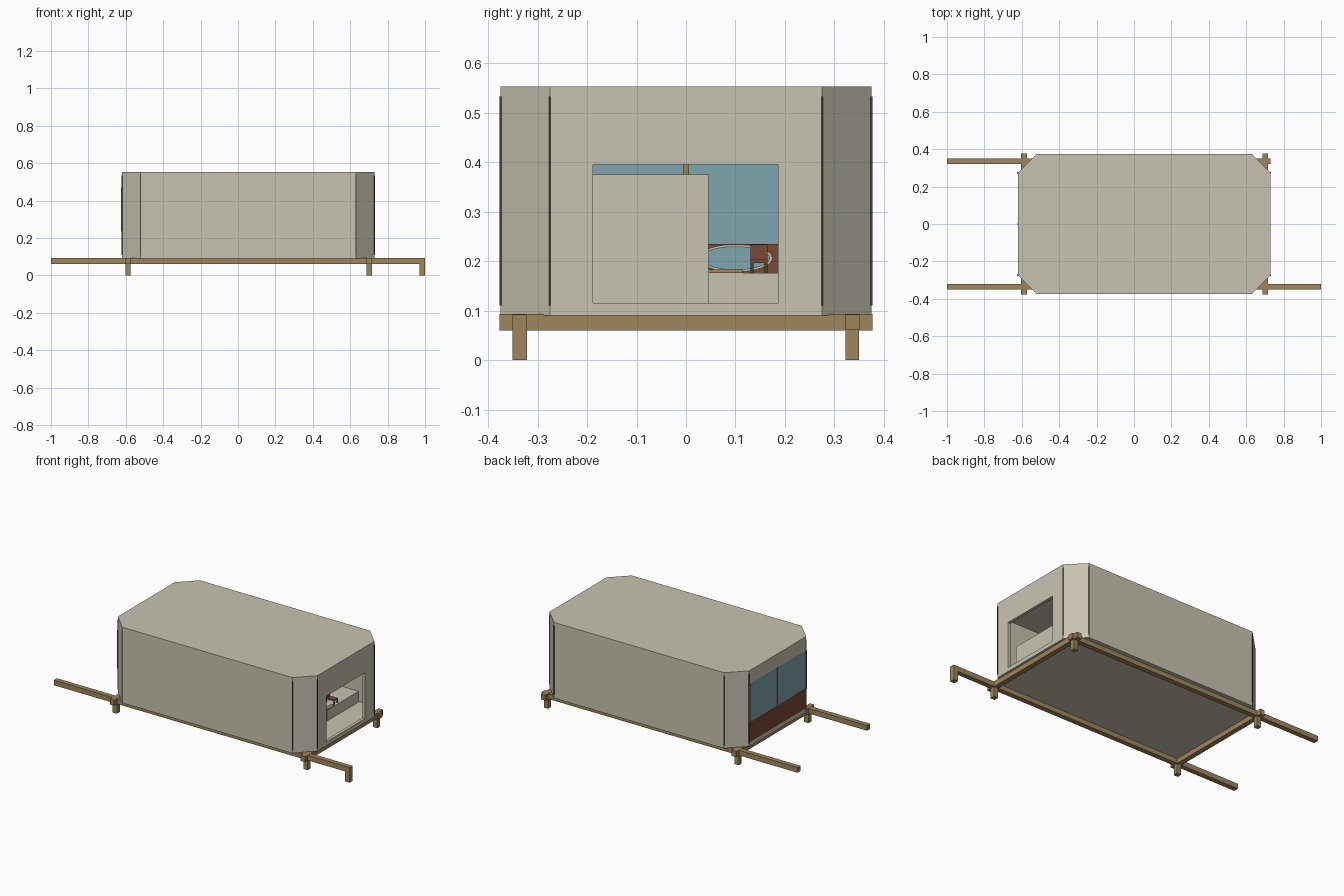
import bpy, bmesh, math

cube = bpy.data.objects.get("Cube")
if cube:
    bpy.data.objects.remove(cube, do_unlink=True)


def material(name, r, g, b):
    m = bpy.data.materials.new(name)
    m.use_nodes = True
    m.diffuse_color = (r, g, b, 1)
    m.node_tree.nodes["Principled BSDF"].inputs["Base Color"].default_value = (r, g, b, 1)
    return m


BEIGE = material("beige panel", .578, .546, .44)
WOOD = material("wood", .342, .235, .107)
BLUE = material("blue glass", .216, .376, .429)
BROWN = material("red brown", .195, .065, .037)
DARK = material("dark trim", .061, .048, .032)


def prism(name, pts, z0, z1, mat):
    """Extrude a plan outline between two heights."""
    bm = bmesh.new()
    face = bm.faces.new([bm.verts.new((x, y, z0)) for x, y in pts])
    top = bmesh.ops.extrude_face_region(bm, geom=[face])["geom"]
    for v in top:
        if isinstance(v, bmesh.types.BMVert):
            v.co.z = z1
    bmesh.ops.recalc_face_normals(bm, faces=bm.faces)
    mesh = bpy.data.meshes.new(name)
    bm.to_mesh(mesh)
    bm.free()
    mesh.materials.append(mat)
    ob = bpy.data.objects.new(name, mesh)
    bpy.context.collection.objects.link(ob)
    return ob


def box(name, x, y, z, mat):
    return prism(name, [(x[0], y[0]), (x[1], y[0]), (x[1], y[1]), (x[0], y[1])], z[0], z[1], mat)


# Main dimensions
BACK, ENTRY, HALF, CUT = -.62, .73, .375, .1
FLOOR, ROOF, T = .09, .553, .018
SILL, HEAD = .235, .47
SIDE = HALF - CUT

# Floor and roof share one chamfered outline
outline = [(BACK, -SIDE), (BACK + CUT, -HALF), (ENTRY - CUT, -HALF), (ENTRY, -SIDE),
           (ENTRY, SIDE), (ENTRY - CUT, HALF), (BACK + CUT, HALF), (BACK, SIDE)]
prism("floor", outline, FLOOR, FLOOR + .02, BEIGE)
prism("roof", outline, ROOF - .018, ROOF, BEIGE)

# Long walls, corner walls and corner trims on both sides
for s, side in ((-1, "front"), (1, "rear")):
    box(side + "_long_wall", (BACK + CUT, ENTRY - CUT), sorted((s * HALF, s * (HALF - T))),
        (FLOOR, ROOF), BEIGE)
    for end, d, label in ((BACK, 1, "window"), (ENTRY, -1, "entry")):
        a, b = (end, s * SIDE), (end + d * CUT, s * HALF)
        prism(side + "_" + label + "_corner_wall",
              [a, b, (b[0], b[1] - s * T), (a[0] + d * T, a[1])], FLOOR + .004, ROOF, BEIGE)
        for p in (a, b):
            box(side + "_" + label + "_corner_trim", (p[0] - .002, p[0] + .002),
                (p[1] - .002, p[1] + .002), (.11, .533), DARK)

# Entry wall around its opening
entry_x = (ENTRY - T, ENTRY)
box("entry_wall_front", entry_x, (-SIDE, -.188), (FLOOR, ROOF), BEIGE)
box("entry_wall_rear", entry_x, (.186, SIDE), (FLOOR, ROOF), BEIGE)
box("entry_sill", entry_x, (-.188, .186), (FLOOR, .115), BEIGE)
box("entry_header", entry_x, (-.188, .186), (.395, ROOF), BEIGE)

# Window wall: brown base, two panes and posts
back_x = (BACK, BACK + T)
box("window_wall_sill", back_x, (-SIDE, SIDE), (FLOOR, .115), BEIGE)
box("window_wall_base", back_x, (-SIDE, SIDE), (.115, SILL), BROWN)
box("window_wall_header", back_x, (-SIDE, SIDE), (HEAD, ROOF), BEIGE)
for s, side in ((-1, "front"), (1, "rear")):
    box(side + "_window_pane", (BACK + .001, BACK + .009), sorted((0, s * SIDE)), (SILL, HEAD), BLUE)
    box(side + "_window_post", (BACK - .005, BACK + .008), (s * .272 - .004, s * .272 + .004),
        (SILL, HEAD), WOOD)
box("window_center_post", (BACK - .002, BACK + .015), (-.006, .006), (SILL, HEAD), WOOD)

# Timber base frame
RAIL = (.06, .093)
W = .015
for s, side, reach in ((-1, "front", 1), (1, "rear", ENTRY)):
    y = s * .336
    box(side + "_rail", (-1, reach), (y - W, y + W), (.061, .092), WOOD)
    for x, label in ((-.588, "window"), (.702, "entry")):
        box(side + "_" + label + "_leg", (x - .014, x + .014), (y - .014, y + .014), (0, .09), WOOD)
for x, label in ((-.588, "window"), (.702, "entry")):
    box(label + "_cross_rail", (x - W, x + W), (-HALF - .002, HALF + .002), RAIL, WOOD)
box("outrigger_leg", (.97, 1), (-.336 - W, -.336 + W), (0, .092), WOOD)

# Interior cabinet and low bench with a wooden edge
box("cabinet", (.5, .55), (-.335, .045), (.105, .375), BEIGE)
box("bench", (.2, .57), (.045, .35), (.105, .176), BEIGE)
box("bench_edge", (.55, .574), (.045, .115), (.176, .183), WOOD)


# Oval cushion standing at the rear of the bench
def oval(name, x, ry, rz, depth, mat):
    bpy.ops.mesh.primitive_cylinder_add(vertices=32, radius=1, depth=depth,
                                        location=(x, .1, .206), rotation=(0, math.pi / 2, 0))
    ob = bpy.context.object
    ob.name = name
    ob.scale = (rz, ry, 1)
    ob.data.materials.append(mat)


oval("cushion_rim", .3, .075, .028, .02, BEIGE)
oval("cushion", .312, .07, .024, .01, BLUE)

# Small brown chair on the bench
box("chair_seat", (.5, .56), (.13, .165), (.196, .203), BROWN)
box("chair_back", (.5, .508), (.13, .165), (.2, .234), BROWN)
for x in (.503, .557):
    for y in (.133, .162):
        box("chair_leg", (x - .003, x + .003), (y - .003, y + .003), (.176, .198), DARK)
